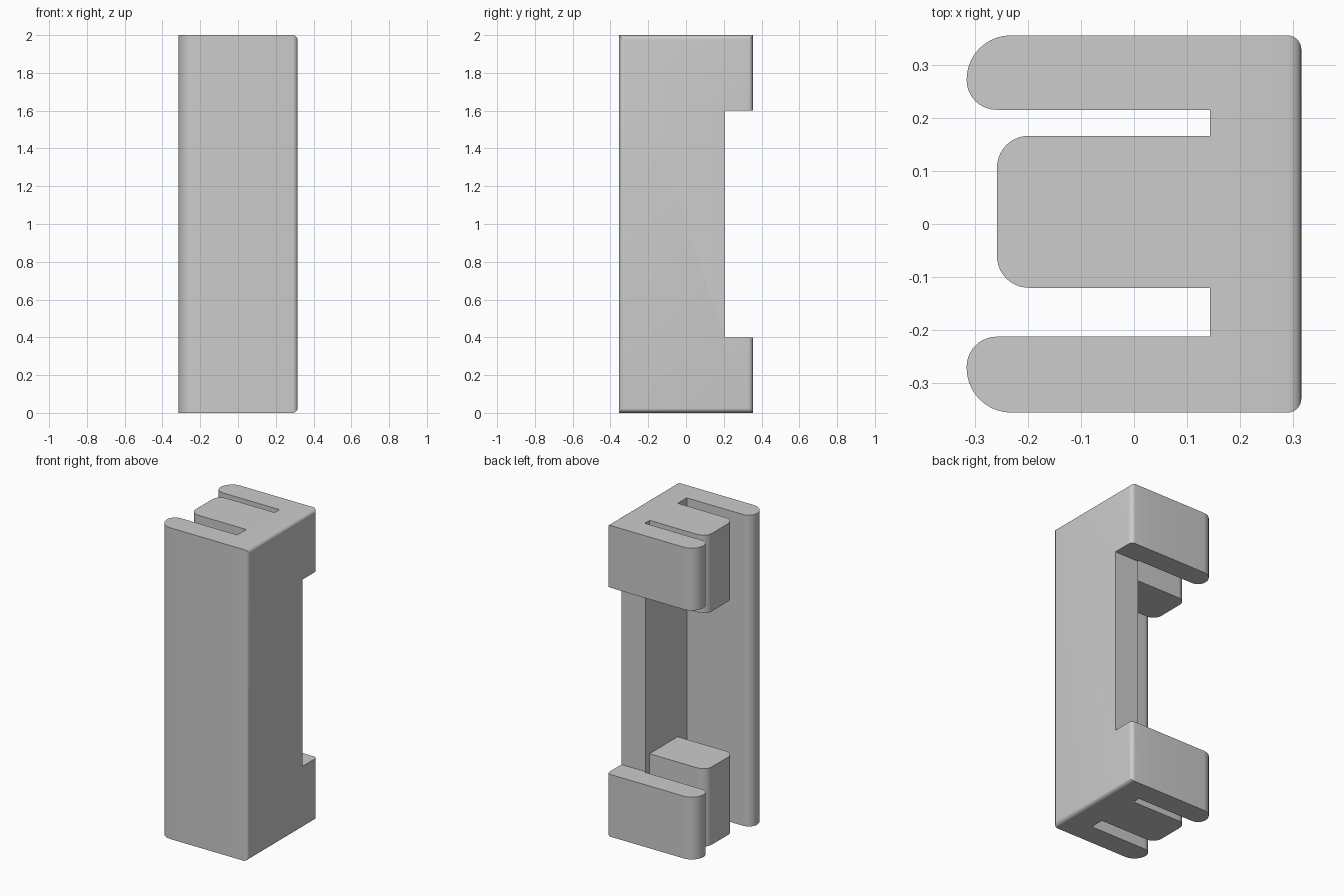
import bpy, bmesh, math

cube = bpy.data.objects.get("Cube")
if cube:
    bpy.data.objects.remove(cube, do_unlink=True)

HEIGHT = 2.0
HALF_X, HALF_Y = 0.315, 0.355   # overall half sizes
ROOT = 0.143                    # where the fingers leave the spine
MID_TIP = -0.258                # end of the middle finger
NOTCH_Y = 0.206                 # depth of the notch in the spine
BACK_H, MID_H = 0.4, 0.5        # heights of the short fingers

grey = bpy.data.materials.new("light grey plastic")
grey.use_nodes = True
COLOUR = (0.604, 0.604, 0.604, 1)
grey.diffuse_color = COLOUR
grey.node_tree.nodes["Principled BSDF"].inputs["Base Color"].default_value = COLOUR


def arc(cx, cy, r, start, steps=10):
    """Clockwise quarter turn."""
    return [(cx + r * math.cos(math.radians(start - 90 * i / steps)),
             cy + r * math.sin(math.radians(start - 90 * i / steps)))
            for i in range(steps + 1)]


def prism(lower, upper):
    """Closed solid between two matching outlines."""
    bm = bmesh.new()
    a = [bm.verts.new(co) for co in lower]
    b = [bm.verts.new(co) for co in upper]
    bm.faces.new(a)
    bm.faces.new(b)
    for i in range(len(a)):
        bm.faces.new((a[i - 1], a[i], b[i], b[i - 1]))
    bmesh.ops.recalc_face_normals(bm, faces=bm.faces[:])
    return bm


def make_object(name, bm):
    mesh = bpy.data.meshes.new(name)
    bm.to_mesh(mesh)
    bm.free()
    mesh.materials.append(grey)
    obj = bpy.data.objects.new(name, mesh)
    bpy.context.scene.collection.objects.link(obj)
    return obj


def finger(name, y_range, tip, radii, z_range):
    """Upright finger with a rounded tip, running from the spine to -x."""
    (low, high), (r_low, r_high) = y_range, radii
    outline = [(ROOT, low)]
    outline += arc(tip + r_low, low + r_low, r_low, 270)
    outline += arc(tip + r_high, high - r_high, r_high, 180)
    outline += [(ROOT, high)]
    return make_object(name, prism(*[[(x, y, z) for x, y in outline] for z in z_range]))


# Spine: notched plate with a rounded border on its outer face
top_notch = HEIGHT - BACK_H
side = [(-HALF_Y, 0), (HALF_Y, 0), (HALF_Y, BACK_H), (NOTCH_Y, BACK_H),
        (NOTCH_Y, top_notch), (HALF_Y, top_notch), (HALF_Y, HEIGHT), (-HALF_Y, HEIGHT)]
bm = prism(*[[(x, y, z) for y, z in side] for x in (ROOT, HALF_X)])


def on_border(edge):
    cos = [v.co for v in edge.verts]
    return all(c.x > HALF_X - 0.001 for c in cos) and (
        all(abs(c.y) > HALF_Y - 0.001 for c in cos) and cos[0].y * cos[1].y > 0
        or all(c.z < 0.001 for c in cos)
        or all(c.z > HEIGHT - 0.001 for c in cos))


bmesh.ops.bevel(bm, geom=[e for e in bm.edges if on_border(e)], offset=0.026,
                offset_type='OFFSET', segments=6, profile=0.5, affect='EDGES')
parts = [make_object("spine", bm)]

# Full-height front finger, and short fingers at both ends
parts.append(finger("front_finger", (-HALF_Y, -0.212), -HALF_X, (0.084, 0.057), (0, HEIGHT)))
for end in ("lower", "upper"):
    def span(h):
        return (0, h) if end == "lower" else (HEIGHT - h, HEIGHT)
    parts.append(finger(end + "_middle_finger", (-0.12, 0.166), MID_TIP,
                        (0.06, 0.06), span(MID_H)))
    parts.append(finger(end + "_back_finger", (0.215, HALF_Y), -HALF_X,
                        (0.056, 0.083), span(BACK_H)))

# Smooth the rounded tips and border, keeping the other edges sharp
bpy.ops.object.select_all(action='DESELECT')
for part in parts:
    part.select_set(True)
bpy.context.view_layer.objects.active = parts[0]
bpy.ops.object.shade_smooth_by_angle(angle=math.radians(30))
